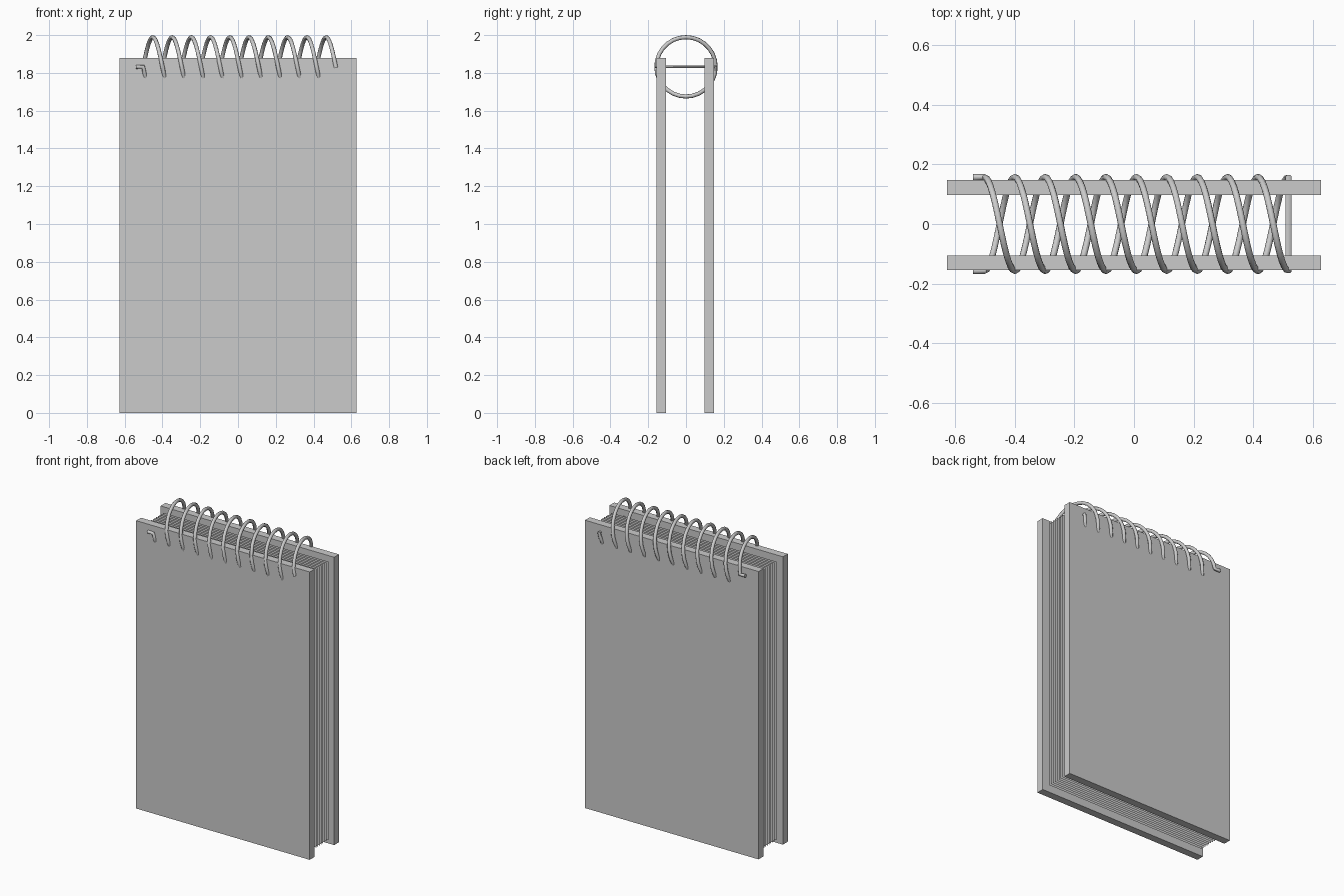
import bpy
import math

cube = bpy.data.objects.get("Cube")
if cube:
    bpy.data.objects.remove(cube)

HALF_W, HEIGHT, THICK = 0.627, 1.88, 0.05
RING_Z, RING_R, WIRE_R = 1.832, 0.157, 0.011
X_START, X_END, TURNS, STEPS = -0.502, 0.518, 5, 28


def cover(name, y):
    bpy.ops.mesh.primitive_cube_add(size=1, location=(0, y, HEIGHT / 2))
    ob = bpy.context.object
    ob.name = name
    ob.scale = (2 * HALF_W, THICK, HEIGHT)
    bpy.ops.object.transform_apply(location=False, rotation=False, scale=True)
    return ob


# Stiff covers
cover("front_cover", -0.13)
cover("back_cover", 0.122)

# Loose paper sheets, slightly smaller than the covers
PAGES, INSET, SPREAD = 10, 0.03, 0.16
bpy.ops.mesh.primitive_plane_add(size=1, location=(0, -SPREAD / 2, HEIGHT / 2),
                                 rotation=(math.pi / 2, 0, 0))
pages = bpy.context.object
pages.name = "pages"
pages.scale = (2 * (HALF_W - INSET), HEIGHT - 2 * INSET, 1)
bpy.ops.object.transform_apply(location=False, rotation=True, scale=True)
stack = pages.modifiers.new("stack", "ARRAY")
stack.count = PAGES
stack.use_relative_offset = False
stack.use_constant_offset = True
stack.constant_offset_displace = (0, SPREAD / (PAGES - 1), 0)


def strand(phase):
    """Helix running along x, from the back over the top to the front."""
    total = TURNS * STEPS
    points = []
    for i in range(total + 1):
        a = phase + 2 * math.pi * i / STEPS
        x = X_START + (X_END - X_START) * i / total
        points.append((x, RING_R * math.cos(a), RING_Z + RING_R * math.sin(a)))
    return points


def hook(y):
    return (-0.54, y, RING_Z)


# Double wire coil: two strands joined by a bar on one end, hooked on the other
path = ([hook(RING_R)] + strand(0)
        + strand(math.pi)[::-1] + [hook(-RING_R)])
curve = bpy.data.curves.new("wire_coil", "CURVE")
curve.dimensions = "3D"
curve.bevel_depth = WIRE_R
curve.bevel_resolution = 2
curve.use_fill_caps = True
spline = curve.splines.new("POLY")
spline.points.add(len(path) - 1)
for point, co in zip(spline.points, path):
    point.co = (*co, 1)
coil = bpy.data.objects.new("wire_coil", curve)
bpy.context.collection.objects.link(coil)

# Turn the coil into a smooth mesh
bpy.ops.object.select_all(action="DESELECT")
coil.select_set(True)
bpy.context.view_layer.objects.active = coil
bpy.ops.object.convert(target="MESH")
bpy.ops.object.shade_smooth_by_angle(angle=math.radians(50))
